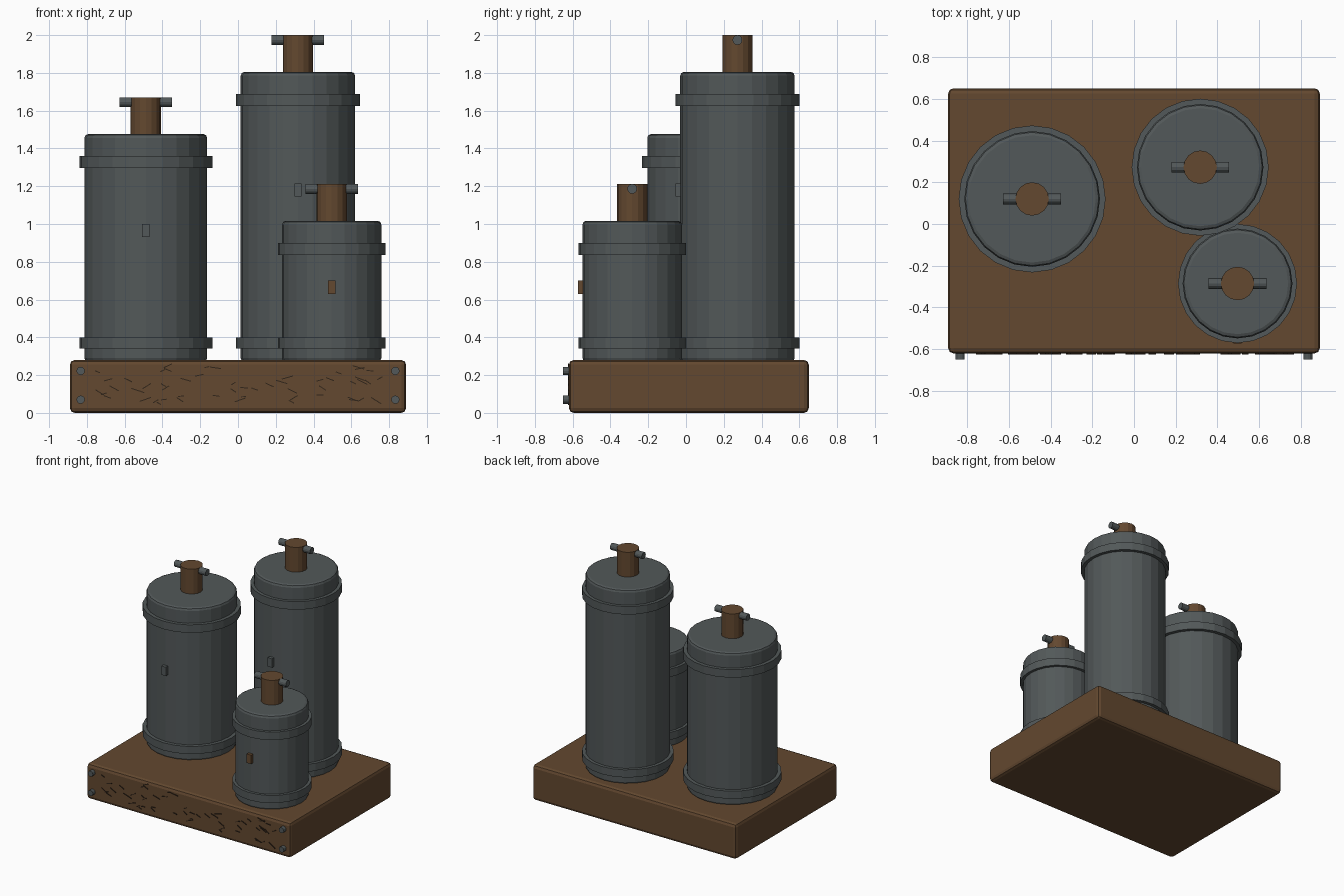
import bpy
import bmesh
import math
import random
from mathutils import Matrix, Vector

if "Cube" in bpy.data.objects:
    bpy.data.objects.remove(bpy.data.objects["Cube"], do_unlink=True)


def material(name, rgb):
    mat = bpy.data.materials.new(name)
    mat.use_nodes = True
    mat.diffuse_color = (*rgb, 1)
    mat.node_tree.nodes["Principled BSDF"].inputs["Base Color"].default_value = (*rgb, 1)
    return mat


BROWN = material("warm brown", (0.125, 0.065, 0.029))
GREY = material("slate grey", (0.085, 0.098, 0.10))
DARK = material("dark scratch brown", (0.03, 0.018, 0.01))


def finish(name, bm, mat, bevel=0.0, segments=2):
    mesh = bpy.data.meshes.new(name)
    bm.to_mesh(mesh)
    bm.free()
    mesh.materials.append(mat)
    obj = bpy.data.objects.new(name, mesh)
    bpy.context.collection.objects.link(obj)
    if bevel:
        mod = obj.modifiers.new("rounded edges", "BEVEL")
        mod.width = bevel
        mod.segments = segments
        mod.limit_method = "ANGLE"
        mod.angle_limit = math.radians(40)
    return obj


def box(name, centre, size, mat, bevel=0.0):
    bm = bmesh.new()
    bmesh.ops.create_cube(bm, size=1)
    bmesh.ops.scale(bm, vec=size, verts=bm.verts)
    bmesh.ops.translate(bm, vec=centre, verts=bm.verts)
    return finish(name, bm, mat, bevel)


def cylinder(name, centre, radius, length, mat, axis="Z", sides=24, bevel=0.0):
    bm = bmesh.new()
    bmesh.ops.create_cone(bm, cap_ends=True, segments=sides,
                          radius1=radius, radius2=radius, depth=length)
    if axis != "Z":
        turn = Matrix.Rotation(math.pi / 2, 3, "Y" if axis == "X" else "X")
        bmesh.ops.rotate(bm, matrix=turn, verts=bm.verts)
    bmesh.ops.translate(bm, vec=centre, verts=bm.verts)
    return finish(name, bm, mat, bevel)


def upright(name, x, y, radius, low, high, mat, sides=24, bevel=0.0):
    return cylinder(name, (x, y, (low + high) / 2), radius, high - low, mat,
                    sides=sides, bevel=bevel)


# Base block
BASE_TOP = 0.28
box("base", (0, 0.015, BASE_TOP / 2), (1.78, 1.27, BASE_TOP), BROWN, bevel=0.025)


# Tank with two bands, a valve with a cross bar, and a small front plate
def tank(name, x, y, radius, top, plate_z, plate_mat):
    upright(name + "_body", x, y, radius, BASE_TOP - 0.01, top, GREY, bevel=0.02)
    band = radius * 1.083
    upright(name + "_lower_band", x, y, band, 0.34, 0.40, GREY)
    upright(name + "_upper_band", x, y, band, top - 0.18, top - 0.117, GREY)
    upright(name + "_valve", x, y, 0.08, top - 0.01, top + 0.195, BROWN, sides=16)
    cylinder(name + "_valve_bar", (x, y, top + 0.169), 0.026, 0.277, GREY,
             axis="X", sides=12)
    box(name + "_plate", (x, y - radius - 0.005, plate_z), (0.038, 0.04, 0.07), plate_mat)


tank("left_side_small_tank", 0.496, -0.285, 0.263, 1.017, 0.665, BROWN)
tank("right_side_tank", -0.488, 0.12, 0.325, 1.476, 0.965, GREY)
tank("rear_tall_tank", 0.317, 0.272, 0.303, 1.805, 1.18, GREY)

# Corner bolts on the base front
for side, x in (("right", -0.833), ("left", 0.833)):
    for level, z in (("lower", 0.07), ("upper", 0.222)):
        cylinder(f"{side}_{level}_bolt", (x, -0.635, z), 0.022, 0.03, GREY,
                 axis="Y", sides=12)

# Scratches scattered over the base front
random.seed(4)
bm = bmesh.new()
for i in range(55):
    x = random.uniform(-0.76, 0.8)
    z = random.uniform(0.05, 0.25)
    place = (Matrix.Translation(Vector((x, -0.622, z)))
             @ Matrix.Rotation(random.uniform(-0.6, 0.6), 4, "Y")
             @ Matrix.Diagonal((random.uniform(0.025, 0.065), 0.006, 0.005, 1)))
    bmesh.ops.create_cube(bm, size=1, matrix=place)
finish("base_scratches", bm, DARK)
